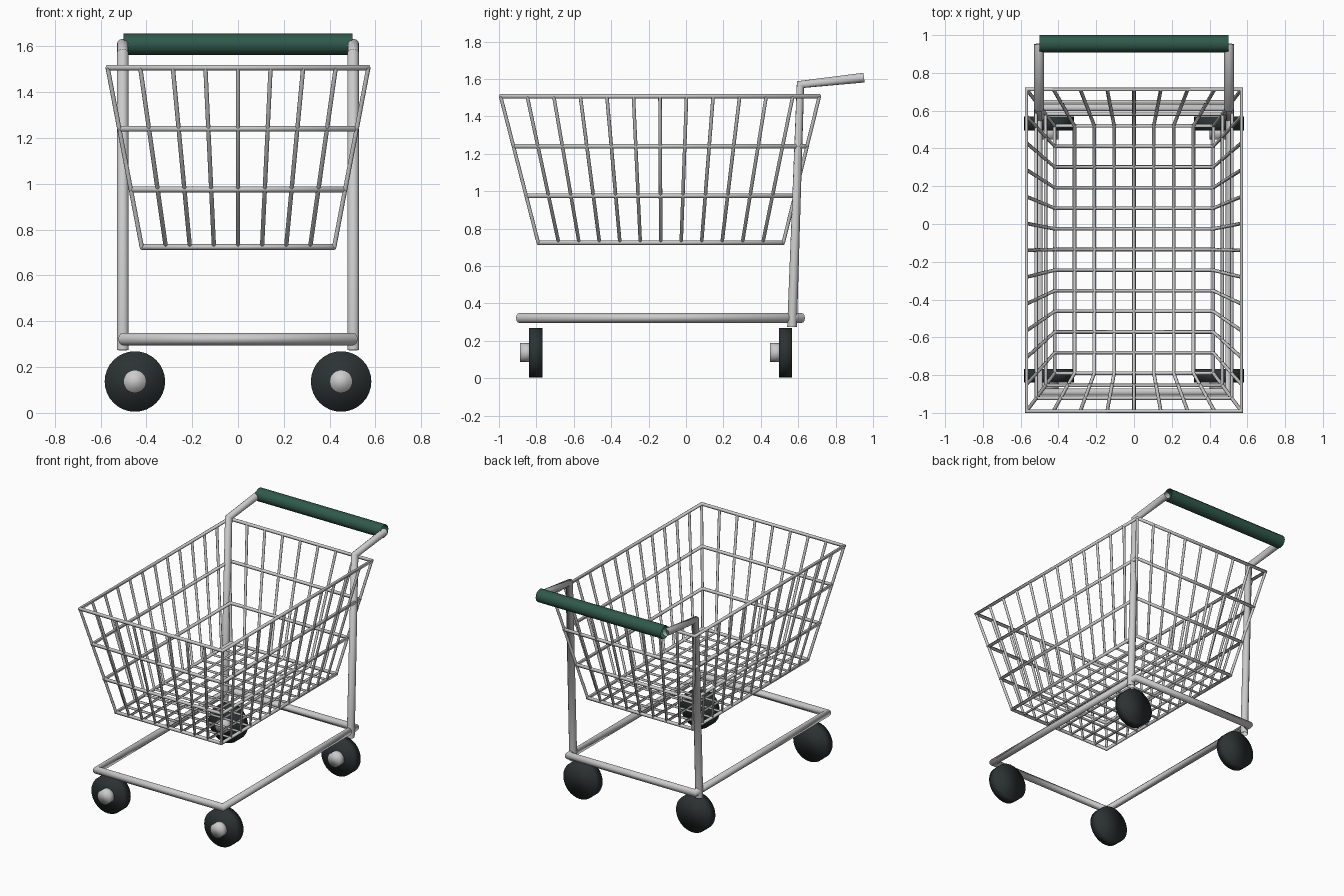
import bpy
from math import pi

if "Cube" in bpy.data.objects:
    bpy.data.objects.remove(bpy.data.objects["Cube"])


def material(name, rgb):
    m = bpy.data.materials.new(name)
    m.diffuse_color = (*rgb, 1)
    m.use_nodes = True
    m.node_tree.nodes["Principled BSDF"].inputs["Base Color"].default_value = m.diffuse_color
    return m


GREEN = material("green_grip", (0.03, 0.10, 0.07))
RUBBER = material("dark_rubber", (0.025, 0.032, 0.032))


def tubes(name, paths, radius, cyclic=False, mat=None):
    """Sweep a round section along each path and join them as one mesh."""
    cu = bpy.data.curves.new(name, 'CURVE')
    cu.dimensions = '3D'
    cu.bevel_depth = radius
    cu.bevel_resolution = 4
    for path in paths:
        s = cu.splines.new('POLY')
        s.points.add(len(path) - 1)
        for p, co in zip(s.points, path):
            p.co = (*co, 1)
        s.use_cyclic_u = cyclic
        s.use_smooth = True
    ob = bpy.data.objects.new(name, cu)
    bpy.context.collection.objects.link(ob)
    bpy.ops.object.select_all(action='DESELECT')
    bpy.context.view_layer.objects.active = ob
    ob.select_set(True)
    bpy.ops.object.convert(target='MESH')
    ob = bpy.context.object
    ob.name = name
    if mat:
        ob.data.materials.append(mat)
    return ob


def disc(name, x, y0, y1, z, radius, mat=None):
    """Cylinder lying along y."""
    bpy.ops.mesh.primitive_cylinder_add(
        vertices=32, radius=radius, depth=y1 - y0,
        location=(x, (y0 + y1) / 2, z), rotation=(pi / 2, 0, 0))
    ob = bpy.context.object
    ob.name = name
    bpy.ops.object.shade_smooth()
    if mat:
        ob.data.materials.append(mat)


# Basket outline: half width, front y, back y at a given height
Z0, Z1 = 0.724, 1.507


def section(z):
    t = (z - Z0) / (Z1 - Z0)
    return 0.42 + 0.149 * t, -0.79 - 0.201 * t, 0.52 + 0.193 * t


def ring(z):
    w, f, b = section(z)
    return [(-w, f, z), (w, f, z), (w, b, z), (-w, b, z)]


# Basket hoops
tubes("basket_hoops", [ring(z) for z in (Z0, 0.975, 1.24, Z1)], 0.0125, True)

# Basket wires: each runs down a wall, across the floor and up the other wall
(w0, f0, b0), (w1, f1, b1) = section(Z0), section(Z1)
wires = []
for i in range(1, 8):
    u = i / 4 - 1
    wires.append([(u * w1, f1, Z1), (u * w0, f0, Z0),
                  (u * w0, b0, Z0), (u * w1, b1, Z1)])
for i in range(1, 12):
    u = i / 12
    lo, hi = f0 + (b0 - f0) * u, f1 + (b1 - f1) * u
    wires.append([(-w1, hi, Z1), (-w0, lo, Z0), (w0, lo, Z0), (w1, hi, Z1)])
wires += [list(pair) for pair in zip(ring(Z0), ring(Z1))]
tubes("basket_wires", wires, 0.0095)

# Base frame
X = 0.503
tubes("base_frame", [[(-X, -0.89, 0.322), (X, -0.89, 0.322),
                      (X, 0.617, 0.322), (-X, 0.617, 0.322)]], 0.027, True)

# Rear posts bending back into the handle arms
tubes("rear_posts", [[(s * X, 0.567, 0.274), (s * X, 0.612, 1.57),
                      (s * X, 0.952, 1.607)] for s in (-1, 1)], 0.026)

# Push handle
tubes("push_handle", [[(-0.5, 0.954, 1.609), (0.5, 0.954, 1.609)]],
      0.046, mat=GREEN)

# Wheels with a hub on the front face
for end, y in (("front", -0.84), ("rear", 0.496)):
    for side, x in (("left", -0.45), ("right", 0.45)):
        disc(f"{end}_{side}_wheel", x, y, y + 0.072, 0.132 + 0.005, 0.132, RUBBER)
        disc(f"{end}_{side}_hub", x, y - 0.048, y + 0.02, 0.137, 0.05)
